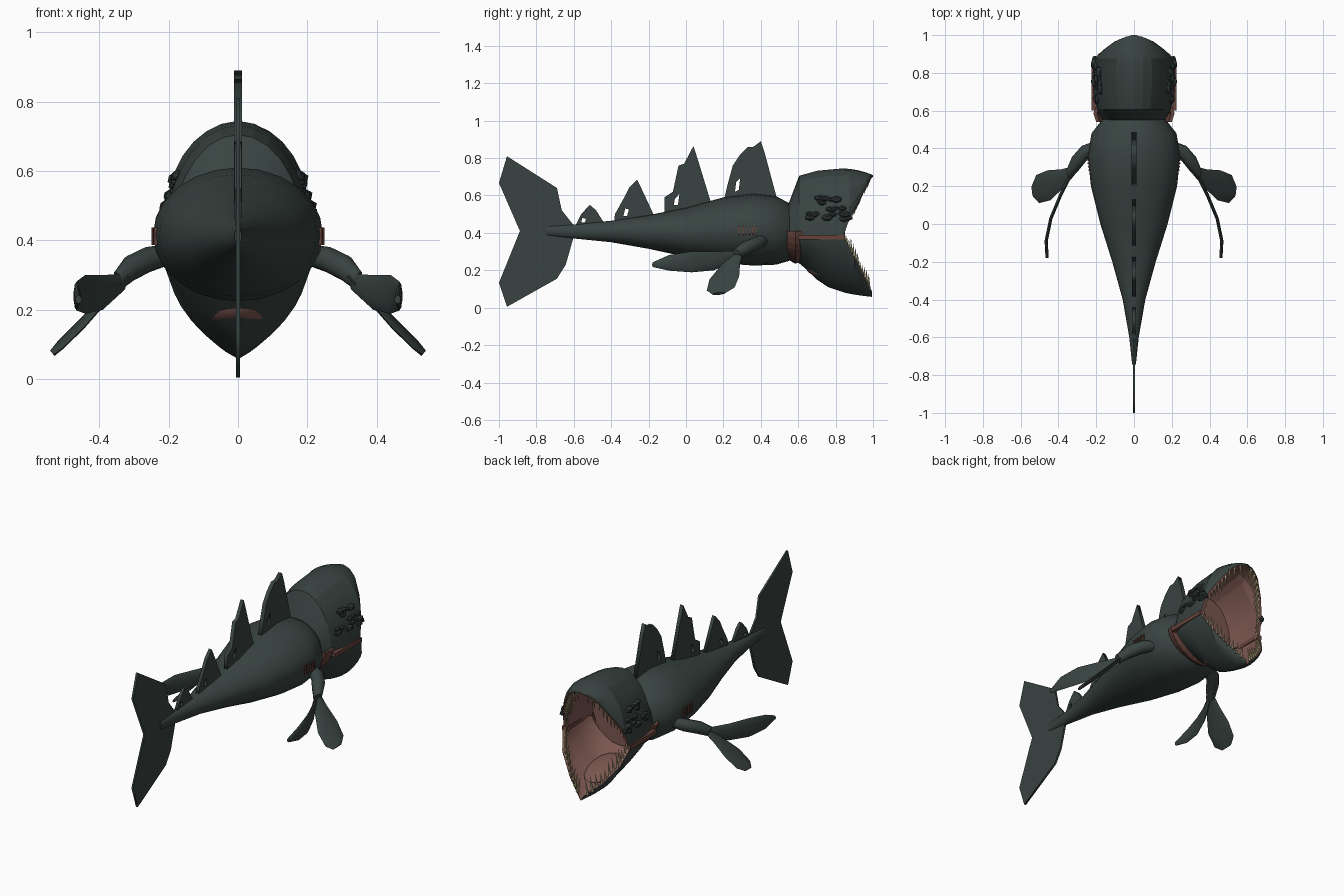
import bpy, bmesh, math, random
from mathutils import Vector, Matrix

random.seed(4)
if "Cube" in bpy.data.objects:
    bpy.data.objects.remove(bpy.data.objects["Cube"])


def material(name, rgb):
    m = bpy.data.materials.new(name)
    m.use_nodes = True
    m.diffuse_color = (*rgb, 1)
    m.node_tree.nodes["Principled BSDF"].inputs["Base Color"].default_value = (*rgb, 1)
    return m


SKIN = material("dark slate skin", (.04, .057, .053))
FLESH = material("mouth flesh", (.2, .095, .08))
GILL = material("gill brown", (.13, .055, .043))
TOOTH = material("old ivory", (.42, .36, .2))
BUMP = material("dark bumps", (.028, .038, .037))


def finish(name, bm, mats, smooth=None):
    bmesh.ops.recalc_face_normals(bm, faces=bm.faces)
    mesh = bpy.data.meshes.new(name)
    bm.to_mesh(mesh)
    bm.free()
    for m in mats:
        mesh.materials.append(m)
    ob = bpy.data.objects.new(name, mesh)
    bpy.context.collection.objects.link(ob)
    if smooth:
        bpy.ops.object.select_all(action='DESELECT')
        ob.select_set(True)
        bpy.context.view_layer.objects.active = ob
        bpy.ops.object.shade_smooth_by_angle(angle=math.radians(smooth))
    return ob


def loft(name, rings, mats, smooth=None, inner_from=None):
    """Skin closed rings; faces from index inner_from on take the second material."""
    bm = bmesh.new()
    rows = [[bm.verts.new(p) for p in ring] for ring in rings]
    n = len(rows[0])
    for a, b in zip(rows, rows[1:]):
        for k in range(n):
            f = bm.faces.new((a[k], a[(k + 1) % n], b[(k + 1) % n], b[k]))
            if inner_from is not None and k >= inner_from:
                f.material_index = 1
    bm.faces.new(rows[0])
    bm.faces.new(rows[-1])
    return finish(name, bm, mats, smooth)


def power(v, p):
    return math.copysign(abs(v) ** (2 / p), v)


def sample(table, y):
    for a, b in zip(table, table[1:]):
        if y <= b[0]:
            t = (y - a[0]) / (b[0] - a[0])
            return [u + (v - u) * t for u, v in zip(a, b)]
    return table[-1]


def oval(y, half, low, high, n=24):
    mid, r = (low + high) / 2, (high - low) / 2
    return [(half * math.cos(math.tau * i / n), y, mid + r * math.sin(math.tau * i / n))
            for i in range(n)]


def shell_ring(y, half, rim, crown, p, n=14):
    """Arch from rim to rim over the crown, then back along its inner side."""
    ring = []
    for scale, order in ((1, range(n + 1)), (.91, range(n, -1, -1))):
        for i in order:
            a = math.pi * i / n
            ring.append((half * scale * power(math.cos(a), p), y,
                         rim + (crown - rim) * scale * power(math.sin(a), p)))
    return ring


# Body: y, half width, bottom, top
body = [(-.745, .01, .385, .437), (-.6, .025, .37, .445), (-.4, .06, .35, .465),
        (-.2, .115, .315, .495), (0, .178, .272, .535), (.2, .228, .238, .59),
        (.36, .245, .225, .61), (.48, .225, .23, .597), (.55, .17, .25, .56),
        (.58, .14, .28, .53)]
loft("body", [oval(*s) for s in body], [SKIN], 40)

# Upper head and lower jaw: y, half width, rim height, crown height
head = [(.55, .165, .4, .56), (.605, .195, .385, .705), (.7, .215, .38, .732),
        (.84, .22, .375, .745), (.875, .205, .48, .742), (.92, .165, .56, .735),
        (.965, .105, .65, .722), (.985, .06, .685, .715), (1, .01, .7, .708)]
jaw = [(.59, .19, .37, .25), (.65, .215, .38, .2), (.7, .222, .38, .15),
       (.76, .225, .38, .11), (.85, .222, .365, .08), (.9, .19, .27, .07),
       (.95, .11, .17, .063), (.995, .015, .085, .058)]
loft("upper_head", [shell_ring(*s, 2) for s in head], [SKIN, FLESH], 14, 14)
loft("lower_jaw", [shell_ring(*s, 1.4) for s in jaw], [SKIN, FLESH], 25, 14)

# Throat wall, cheek skin between the jaws, and tongue
loft("throat", [oval(y, .18, .25, .66) for y in (.6, .63)], [FLESH])
loft("cheek_skin", [shell_ring(y, w, .41, b, 1.8)
                    for y, w, b in ((.54, .2, .26), (.585, .215, .235), (.625, .2, .25))], [GILL])
for side, word in ((1, "left"), (-1, "right")):
    loft(word + "_lip_corner", [[(side * x, y, z) for x, z in
                                 ((.195, .365), (.226, .365), (.226, .39), (.195, .39))]
                                for y in (.6, .85)], [GILL])
bm = bmesh.new()
bmesh.ops.create_uvsphere(bm, u_segments=14, v_segments=8, radius=1, matrix=Matrix.Translation(
    (0, .78, .17)) @ Matrix.Rotation(-.25, 4, 'X') @ Matrix.Diagonal((.09, .14, .03, 1)))
finish("tongue", bm, [FLESH], 40)


# Teeth along each rim
def teeth(name, table, start, end, up, count=12):
    bm = bmesh.new()
    for i in range(count):
        y, half, rim, _ = sample(table, start + (end - start) * i / (count - 1))
        size = random.uniform(.055, .095)
        for side in (1, -1):
            lean = Vector((-side * .2, .12 * up - .15, up)).normalized()
            base = Vector((side * half * .955, y - .006, rim - up * .01))
            bmesh.ops.create_cone(
                bm, cap_ends=True, segments=6, radius1=.009, radius2=.001, depth=size,
                matrix=Matrix.Translation(base + lean * size / 2)
                @ lean.to_track_quat('Z', 'X').to_matrix().to_4x4())
    finish(name, bm, [TOOTH], 40)


teeth("upper_teeth", head, .85, .99, -1)
teeth("lower_teeth", jaw, .855, .985, 1)

# Crusty bumps on the sides of the head
bm = bmesh.new()
for i in range(22):
    y = random.uniform(.65, .87)
    z = random.uniform(.47, .52 + .07 * (.7 < y < .84))
    _, half, rim, crown = sample(head, y)
    x = half * math.sqrt(max(0, 1 - ((z - rim) / (crown - rim)) ** 2))
    r = random.uniform(.014, .026)
    for side in (1, -1):
        bmesh.ops.create_icosphere(bm, subdivisions=1, radius=r, matrix=Matrix.Translation(
            (side * x, y, z)) @ Matrix.Diagonal((.9, 1.3, .8, 1)))
finish("head_bumps", bm, [BUMP])

# Gill slits
bm = bmesh.new()
for i in range(6):
    y = .285 + i * .018
    half = sample(body, y)[1]
    for side in (1, -1):
        bmesh.ops.create_cube(bm, size=1, matrix=Matrix.Translation(
            (side * half * .995, y, .412)) @ Matrix.Diagonal((.012, .007, .05, 1)))
finish("gill_slits", bm, [GILL])


# Flat upright fins cut from an outline, with optional openings
def plate(name, outlines, thick):
    curve = bpy.data.curves.new(name, 'CURVE')
    curve.dimensions, curve.fill_mode, curve.extrude = '2D', 'BOTH', thick / 2
    for pts in outlines:
        s = curve.splines.new('POLY')
        s.points.add(len(pts) - 1)
        for p, (y, z) in zip(s.points, pts):
            p.co = (y, z, 0, 1)
        s.use_cyclic_u = True
    helper = bpy.data.objects.new(name + "_outline", curve)
    bpy.context.collection.objects.link(helper)
    graph = bpy.context.evaluated_depsgraph_get()
    mesh = bpy.data.meshes.new_from_object(helper.evaluated_get(graph))
    bm = bmesh.new()
    bm.from_mesh(mesh)
    bpy.data.objects.remove(helper)
    bmesh.ops.remove_doubles(bm, verts=bm.verts, dist=.0001)
    bm.transform(Matrix(((0, 0, 1, 0), (1, 0, 0, 0), (0, 1, 0, 0), (0, 0, 0, 1))))
    for f in bm.faces:
        f.material_index = 0
    finish(name, bm, [SKIN])


plate("tail_fin", [[(-.957, .81), (-1, .667), (-.888, .41), (-1, .133), (-.957, .005),
                    (-.69, .155), (-.643, .23), (-.605, .363), (-.6, .44), (-.664, .52),
                    (-.69, .64)]], .012)
plate("dorsal_fin_1", [[(.2, .56), (.22, .65), (.25, .76), (.29, .82), (.33, .86), (.36, .86),
                        (.4, .89), (.42, .83), (.49, .57)],
                       [(.262, .62), (.268, .67), (.29, .695), (.282, .63)]], .024)
plate("dorsal_fin_2", [[(-.115, .49), (-.115, .59), (-.07, .62), (-.04, .76), (-.01, .77),
                        (.04, .865), (.07, .77), (.14, .54)],
                       [(-.065, .55), (-.06, .58), (-.035, .61), (-.043, .55)]], .022)
plate("dorsal_fin_3", [[(-.385, .45), (-.38, .5), (-.33, .59), (-.305, .64), (-.262, .685),
                        (-.23, .62), (-.165, .48)],
                       [(-.335, .49), (-.325, .53), (-.305, .525), (-.315, .49)]], .02)
plate("dorsal_fin_4", [[(-.595, .43), (-.56, .5), (-.515, .55), (-.48, .52), (-.43, .44)],
                       [(-.56, .455), (-.555, .48), (-.535, .475), (-.54, .455)]], .018)


# Paired side fins: round arm with two blades
def blade(name, side, path, across, thick):
    across = Vector(across).normalized()
    rings = []
    for i, (x, y, z, w) in enumerate(path):
        a, b = path[max(i - 1, 0)], path[min(i + 1, len(path) - 1)]
        along = Vector([q - p for p, q in zip(a[:3], b[:3])])
        normal = along.cross(across).normalized()
        ring = []
        for k in range(10):
            t = math.tau * k / 10
            p = Vector((x, y, z)) + across * w * math.cos(t) + normal * min(thick, w) * math.sin(t)
            ring.append((p.x * side, p.y, p.z))
        rings.append(ring)
    loft(name, rings, [SKIN], 40)


for side, word in ((1, "left"), (-1, "right")):
    blade(word + "_fin_arm", side, [(.2, .41, .36, .03), (.26, .38, .345, .04),
                                    (.31, .32, .32, .042), (.345, .265, .285, .028)],
          (.4, .8, .3), .036)
    blade(word + "_front_blade", side, [(.32, .28, .3, .025), (.38, .24, .235, .05),
                                        (.45, .205, .16, .08), (.51, .185, .1, .075),
                                        (.535, .175, .075, .035)], (.1, 1, .1), .009)
    blade(word + "_rear_blade", side, [(.33, .27, .28, .025), (.39, .15, .25, .05),
                                       (.44, .03, .245, .056), (.465, -.09, .24, .042),
                                       (.46, -.18, .23, .012)], (0, 0, 1), .009)
